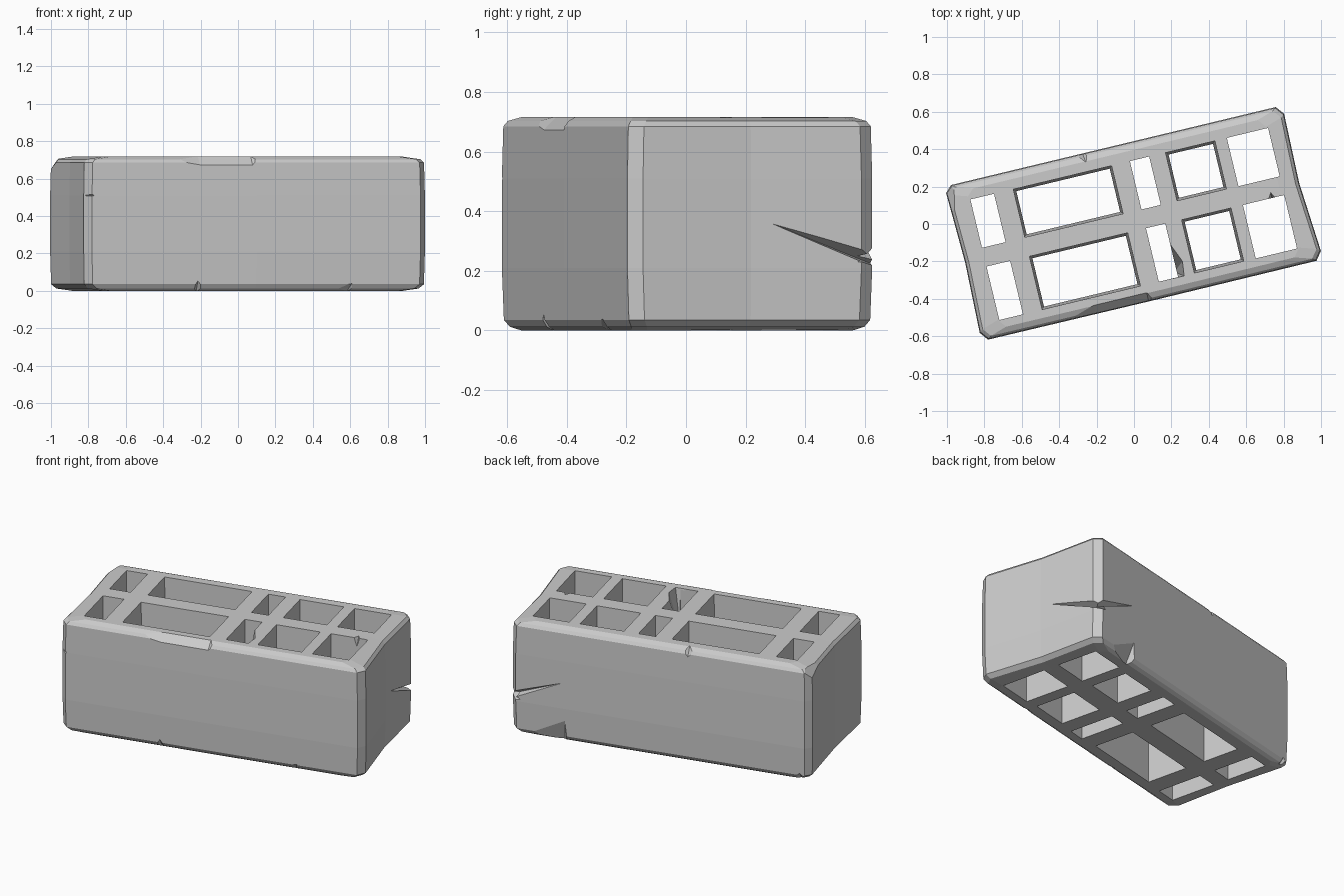
import bpy, bmesh, math
from mathutils import Matrix

if "Cube" in bpy.data.objects:
    bpy.data.objects.remove(bpy.data.objects["Cube"])

TURN = Matrix.Rotation(math.radians(13.5), 4, 'Z')


def make_object(name, bm):
    bmesh.ops.recalc_face_normals(bm, faces=bm.faces[:])
    me = bpy.data.meshes.new(name)
    bm.to_mesh(me)
    bm.free()
    ob = bpy.data.objects.new(name, me)
    bpy.context.collection.objects.link(ob)
    return ob


def loft(bm, rings):
    """Skin stacked rings of points and cap both ends."""
    vs = [[bm.verts.new(p) for p in r] for r in rings]
    n = len(vs[0])
    for a, b in zip(vs, vs[1:]):
        for i in range(n):
            j = (i + 1) % n
            bm.faces.new((a[i], a[j], b[j], b[i]))
    bm.faces.new(vs[0][::-1])
    bm.faces.new(vs[-1])


def hull(bm, pts):
    vs = [bm.verts.new(p) for p in pts]
    bmesh.ops.convex_hull(bm, input=vs)


def outline(z, du, dv):
    """Brick plan with clipped corners and slightly hollow ends, inset by du, dv."""
    c, u, v = 0.035, 0.938 - du, 0.425 - dv
    pts = [(-u + c, -v), (0, -v - 0.002), (u - c, -v), (u, -v + c * 1.3),
           (u - 0.028, 0), (u - 0.02, v - c * 1.3), (u - 0.02 - c, v), (0, v),
           (-u + c, v), (-u, v - c), (-u + 0.012, 0), (-u, -v + c * 1.3)]
    return [(x, y + 0.006, z) for x, y in pts]


def cut(target, bm, self_overlap=False):
    cutter = make_object("cutter", bm)
    cutter.hide_render = True
    m = target.modifiers.new("cut", 'BOOLEAN')
    m.operation, m.solver, m.object = 'DIFFERENCE', 'EXACT', cutter
    m.use_self = self_overlap
    bpy.context.view_layer.objects.active = target
    bpy.ops.object.modifier_apply(modifier=m.name)
    bpy.data.objects.remove(cutter)


# Brick body: worn block with softened rims
bm = bmesh.new()
loft(bm, [outline(z, du, dv) for z, du, dv in (
    (0, 0.11, 0.04), (0.012, 0.03, 0.02), (0.035, 0.004, 0.006), (0.21, 0, 0),
    (0.51, 0, 0), (0.685, 0.004, 0.004), (0.703, 0.02, 0.016), (0.717, 0.11, 0.045))])
brick = make_object("hollow_brick", bm)

# Five columns by two rows of through holes; wide columns taper downward
bm = bmesh.new()
columns = [(-0.82, -0.69, 0), (-0.585, -0.043, 0.015), (0.057, 0.163, 0),
           (0.252, 0.525, 0.015), (0.59, 0.817, 0)]
for u0, u1, t in columns:
    for v0, v1 in ((-0.331, -0.037), (0.066, 0.332)):
        rings = []
        for z, k in ((-0.05, t), (0.77, 0)):
            rings.append([(u0 + k, v0 + k, z), (u1 - k, v0 + k, z),
                          (u1 - k, v1 - k, z), (u0 + k, v1 - k, z)])
        loft(bm, rings)
cut(brick, bm)

# Chips: outline on a side face plus the inner points where the break ends
FACES = {
    "front": lambda s, z, d: (s, -0.42 + d, z),
    "back": lambda s, z, d: (s, 0.431 - d, z),
    "right": lambda s, z, d: (0.915 - d, s, z),
    "left": lambda s, z, d: (-0.935 + d, s, z),
}


def chip(bm, face, poly, inner):
    f = FACES[face]
    pts = [f(s, z, d) for s, z in poly for d in (0, -0.08)]
    hull(bm, pts + [f(*p) for p in inner])


bm = bmesh.new()
# front: long top spall, two bottom nicks, corner nick
chip(bm, "front", [(-0.62, 0.72), (-0.31, 0.67), (-0.02, 0.67), (0.03, 0.72)],
     [(-0.31, 0.73, 0.06), (-0.02, 0.73, 0.06)])
chip(bm, "front", [(-0.37, -0.01), (-0.32, 0.06), (-0.265, -0.01)], [(-0.32, -0.02, 0.06)])
chip(bm, "front", [(0.22, -0.01), (0.53, 0.045), (0.57, -0.01)], [(0.5, -0.02, 0.06)])
chip(bm, "front", [(-0.96, 0.54), (-0.96, 0.48), (-0.89, 0.51)], [(-0.93, 0.51, 0.04)])
# back: top notch, crack, bottom break, small bottom nicks
chip(bm, "back", [(-0.25, 0.73), (-0.18, 0.665), (-0.125, 0.73)], [(-0.17, 0.74, 0.07)])
chip(bm, "back", [(0.96, 0.2), (0.96, 0.25), (0.6, 0.37)], [(0.93, 0.225, 0.06)])
chip(bm, "back", [(0.56, -0.01), (0.58, 0.14), (0.88, 0.0)], [(0.6, -0.02, 0.055)])
chip(bm, "back", [(-0.24, -0.01), (-0.17, 0.035), (-0.08, -0.01)], [(-0.17, -0.02, 0.05)])
chip(bm, "back", [(-0.93, -0.01), (-0.87, 0.055), (-0.8, -0.01)], [(-0.87, -0.02, 0.06)])
# right end: crack meeting the back one
chip(bm, "right", [(0.06, 0.365), (0.46, 0.25), (0.46, 0.2)], [(0.43, 0.225, 0.06)])
# left end: broken top corner
chip(bm, "left", [(0.46, 0.63), (0.46, 0.76), (0.12, 0.73)], [(0.44, 0.76, 0.09)])
# inner walls: flake beside the narrow hole and a nick in the middle rib
hull(bm, [(0.13, -0.12, 0.74), (0.165, -0.14, 0.74), (0.21, -0.25, 0.74),
          (0.2, -0.335, 0.74), (0.13, -0.335, 0.74), (0.15, -0.3, 0.45)])
hull(bm, [(0.71, -0.06, 0.74), (0.785, -0.06, 0.74), (0.75, 0.005, 0.74), (0.75, -0.05, 0.64)])
cut(brick, bm, True)

# Turn the finished brick in plan
brick.data.transform(TURN)
brick.data.update()
